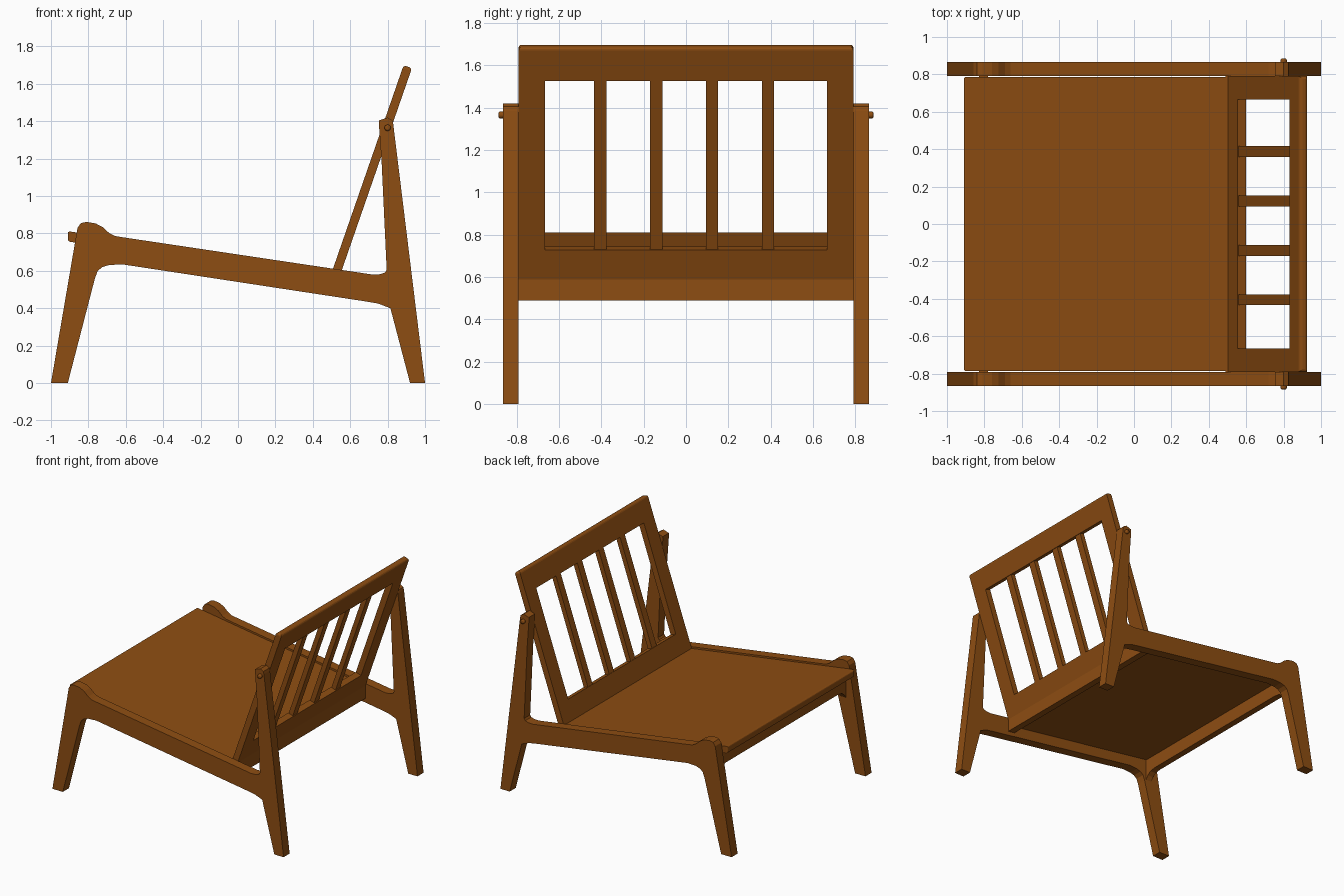
import bpy, bmesh
from mathutils import Vector

cube = bpy.data.objects.get("Cube")
if cube:
    bpy.data.objects.remove(cube, do_unlink=True)

COLOUR = (0.27, 0.075, 0.006, 1)
wood = bpy.data.materials.new("warm brown wood")
wood.use_nodes = True
wood.diffuse_color = COLOUR
bsdf = next(n for n in wood.node_tree.nodes if n.type == "BSDF_PRINCIPLED")
bsdf.inputs["Base Color"].default_value = COLOUR
bsdf.inputs["Roughness"].default_value = 0.6


def prism(name, outline, place, start, end, bevel_rule=None, width=0.02):
    """Extrude a 2D outline from start to end; place maps (a, b, depth) to space."""
    bm = bmesh.new()
    rings = [[bm.verts.new((a, b, d)) for a, b in outline] for d in (start, end)]
    bm.faces.new(rings[0])
    bm.faces.new(rings[1])
    n = len(outline)
    for i in range(n):
        j = (i + 1) % n
        bm.faces.new((rings[0][i], rings[0][j], rings[1][j], rings[1][i]))
    if bevel_rule:
        edges = [e for e in bm.edges if all(bevel_rule(v.co) for v in e.verts)]
        bmesh.ops.bevel(bm, geom=edges, offset=width, segments=3,
                        profile=0.5, affect="EDGES")
    for v in bm.verts:
        v.co = place(*v.co)
    bmesh.ops.recalc_face_normals(bm, faces=bm.faces)
    mesh = bpy.data.meshes.new(name)
    bm.to_mesh(mesh)
    bm.free()
    mesh.materials.append(wood)
    obj = bpy.data.objects.new(name, mesh)
    bpy.context.collection.objects.link(obj)
    return obj


def side(a, b, d):
    return Vector((a, d, b))


def rect(a0, a1, b0, b1):
    return [(a0, b0), (a1, b0), (a1, b1), (a0, b1)]


# Side frames: front leg, sloping rail and tall rear leg in one outline
frame = [(-1, 0), (-.91, 0), (-.765, .56), (-.75, .6), (-.725, .62), (-.69, .631),
         (-.62, .635), (.68, .437), (.75, .425), (.815, .4), (.92, 0), (1, 0),
         (.83, 1.385), (.825, 1.405), (.8, 1.42), (.755, 1.405), (.753, 1.39),
         (.768, 1.18), (.795, .605), (.785, .59), (.76, .582), (.72, .58),
         (-.62, .78), (-.66, .787), (-.69, .803), (-.725, .835), (-.76, .853),
         (-.81, .862), (-.84, .855), (-.858, .83)]
PEG_X, PEG_Z = .8, 1.365
for label, s in (("left", 1), ("right", -1)):
    prism("side_frame_" + label, frame, side, s * .79, s * .865)
    # Pivot pegs joining the backrest to the rear legs
    bpy.ops.mesh.primitive_cylinder_add(vertices=16, radius=.017, depth=.135,
                                        location=(PEG_X, s * .8175, PEG_Z),
                                        rotation=(1.5708, 0, 0))
    peg = bpy.context.object
    peg.name = "pivot_peg_" + label
    peg.data.materials.append(wood)
    bev = peg.modifiers.new("rounded_end", "BEVEL")
    bev.width, bev.segments = .008, 2
    bpy.ops.object.shade_smooth_by_angle()

# Sloping seat panel with a rounded front lip
prism("seat_panel", [(-.91, .757), (.52, .545), (.52, .597), (-.91, .812)], side,
      -.787, .787, lambda c: c.x < -.9, .012)

# Rear cross rail under the backrest
prism("rear_rail", [(.49, .498), (.55, .49), (.55, .593), (.49, .598)], side, -.79, .79)

# Front apron with brackets curving down into the legs
half = [(.79, .57), (.77, .6), (.74, .622), (.69, .63)]
apron = half + [(-y, z) for y, z in reversed(half)] + [(-.79, .77), (.79, .77)]
prism("front_apron", apron, lambda a, b, d: Vector((d, a, b)), -.83, -.78)

# Backrest: laid out flat as (across, along, depth), then leaned back
base = Vector((.49, 0, .56))
along = Vector((.328, 0, .945))
back = Vector((.945, 0, -.328))
THICK, LOW, HIGH, TOP = .047, .195, 1.037, 1.206


def lean(a, b, d):
    return base + Vector((0, a, 0)) + along * b + back * d


prism("backrest_bottom_rail", rect(-.79, .79, 0, LOW), lean, 0, THICK)
prism("backrest_top_rail", rect(-.79, .79, HIGH, TOP), lean, 0, THICK,
      lambda c: c.y > TOP - .01, .016)
for label, s in (("left", 1), ("right", -1)):
    prism("backrest_stile_" + label,
          rect(*sorted((s * .665, s * .79)), LOW, HIGH), lean, 0, THICK)
for i in range(4):
    y = -.405 + i * .264
    prism(f"backrest_slat_{i + 1}", rect(y - .029, y + .029, LOW - .01, HIGH + .01),
          lean, .004, THICK - .006)
